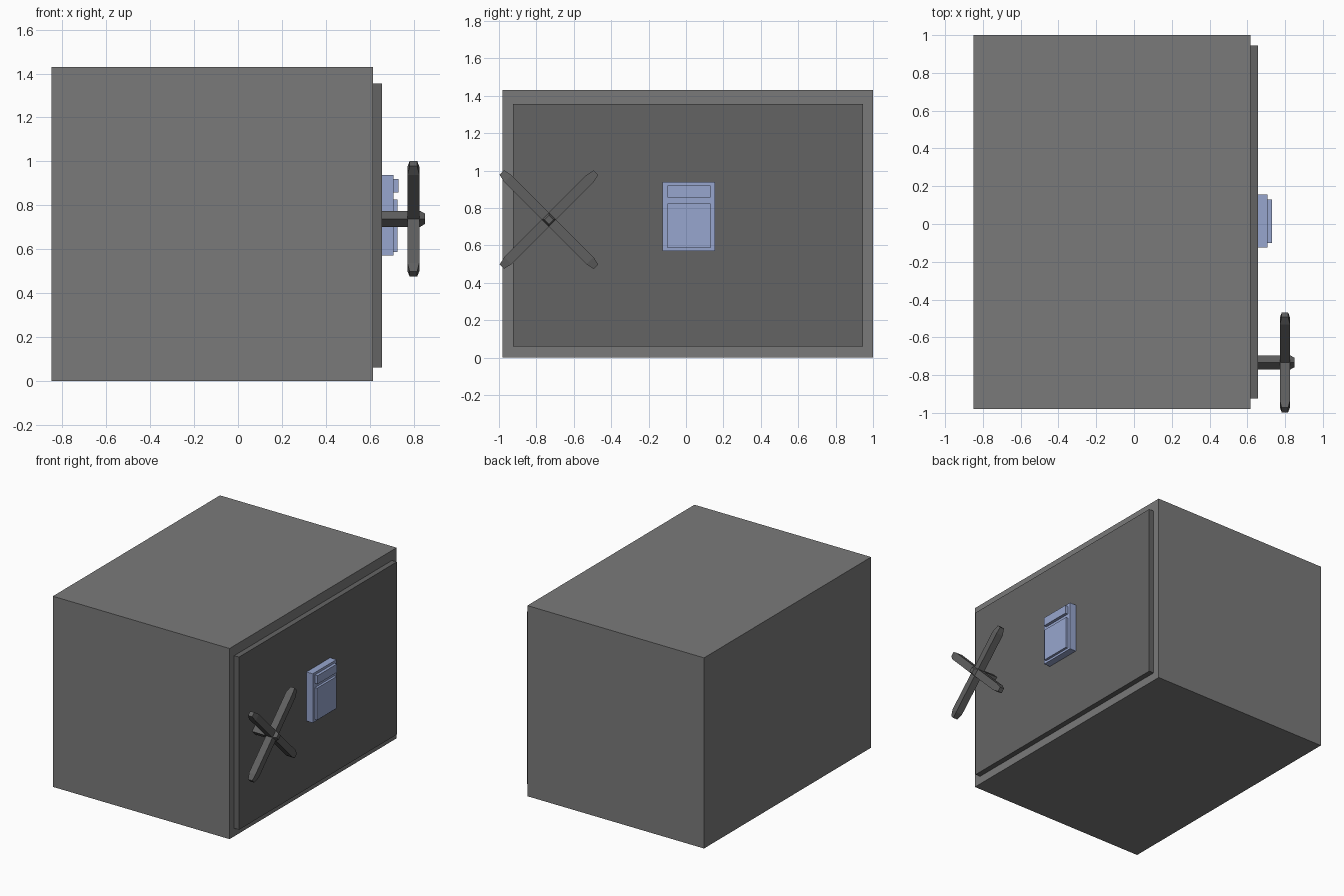
import bpy, bmesh
from math import radians
from mathutils import Matrix

if "Cube" in bpy.data.objects:
    bpy.data.objects.remove(bpy.data.objects["Cube"])


def material(name, r, g, b):
    m = bpy.data.materials.new(name)
    m.diffuse_color = (r, g, b, 1)
    m.use_nodes = True
    m.node_tree.nodes["Principled BSDF"].inputs["Base Color"].default_value = m.diffuse_color
    return m


body_grey = material("body_grey", 0.195, 0.195, 0.195)
door_grey = material("door_grey", 0.127, 0.127, 0.127)
handle_grey = material("handle_grey", 0.115, 0.115, 0.115)
blue = material("keypad_blue", 0.31, 0.38, 0.62)


def loft(name, sections, mat, matrix=Matrix()):
    """Skin rectangles (x, y0, y1, z0, z1) stacked along x, capped at both ends."""
    bm = bmesh.new()
    rings = [[bm.verts.new((x, y, z)) for y, z in ((y0, z0), (y1, z0), (y1, z1), (y0, z1))]
             for x, y0, y1, z0, z1 in sections]
    for a, b in zip(rings, rings[1:]):
        for i in range(4):
            j = (i + 1) % 4
            bm.faces.new((a[i], a[j], b[j], b[i]))
    bm.faces.new(rings[0][::-1])
    bm.faces.new(rings[-1])
    bm.transform(matrix)
    bmesh.ops.recalc_face_normals(bm, faces=bm.faces)
    me = bpy.data.meshes.new(name)
    bm.to_mesh(me)
    bm.free()
    me.materials.append(mat)
    ob = bpy.data.objects.new(name, me)
    bpy.context.collection.objects.link(ob)
    return ob


def box(name, x0, x1, y0, y1, z0, z1, mat):
    return loft(name, [(x, y0, y1, z0, z1) for x in (x0, x1)], mat)


def square(x, r):
    return (x, -r, r, -r, r)


# safe body and raised door
box("safe_body", -0.85, 0.616, -0.98, 1.0, 0, 1.43, body_grey)
box("door", 0.616, 0.656, -0.925, 0.946, 0.06, 1.355, door_grey)

# keypad with display and button panel
box("keypad_base", 0.656, 0.708, -0.125, 0.155, 0.57, 0.938, blue)
box("keypad_display", 0.708, 0.73, -0.10, 0.13, 0.857, 0.92, blue)
box("keypad_buttons", 0.708, 0.726, -0.10, 0.13, 0.586, 0.825, blue)

# handle shaft and two crossed bars with tapered ends
HY, HZ = -0.733, 0.738
loft("handle_shaft", [square(0.656, 0.026), square(0.829, 0.026), square(0.851, 0.017)], handle_grey,
     Matrix.Translation((0, HY, HZ)) @ Matrix.Rotation(radians(45), 4, 'X'))
bar = [square(-0.356, 0.017), square(-0.31, 0.027), square(0.31, 0.027), square(0.356, 0.017)]
for i, angle in enumerate((45, -45)):
    loft(f"handle_bar_{i + 1}", bar, handle_grey,
         Matrix.Translation((0.799, HY, HZ)) @ Matrix.Rotation(radians(angle), 4, 'X')
         @ Matrix.Rotation(radians(90), 4, 'Z'))
